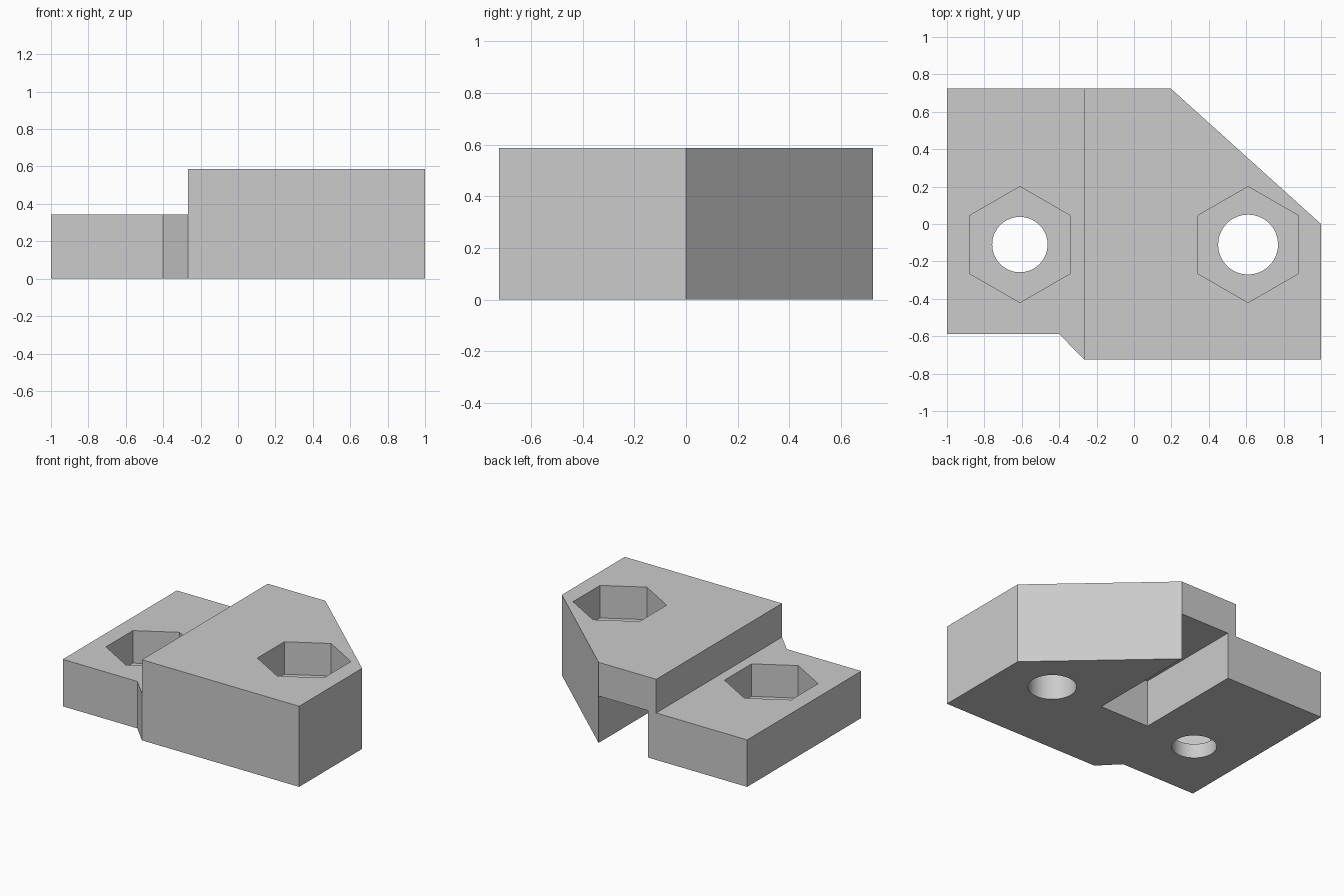
import bpy, bmesh, math

cube = bpy.data.objects.get("Cube")
if cube:
    bpy.data.objects.remove(cube, do_unlink=True)

grey = bpy.data.materials.new("light_grey")
grey.use_nodes = True
grey.diffuse_color = (0.6, 0.6, 0.6, 1)
grey.node_tree.nodes["Principled BSDF"].inputs["Base Color"].default_value = (0.6, 0.6, 0.6, 1)


def prism(name, outline, z0, z1):
    """Extrude a flat outline from z0 up to z1."""
    bm = bmesh.new()
    face = bm.faces.new([bm.verts.new((x, y, z0)) for x, y in outline])
    top = bmesh.ops.extrude_face_region(bm, geom=[face])["geom"]
    verts = [v for v in top if isinstance(v, bmesh.types.BMVert)]
    bmesh.ops.translate(bm, verts=verts, vec=(0, 0, z1 - z0))
    bmesh.ops.recalc_face_normals(bm, faces=bm.faces)
    mesh = bpy.data.meshes.new(name)
    bm.to_mesh(mesh)
    bm.free()
    mesh.materials.append(grey)
    obj = bpy.data.objects.new(name, mesh)
    bpy.context.collection.objects.link(obj)
    return obj


def rectangle(x0, x1, y0, y1):
    return [(x0, y0), (x1, y0), (x1, y1), (x0, y1)]


def polygon(cx, cy, radius, sides):
    """Regular polygon with a corner pointing to the back."""
    angles = [math.pi / 2 + math.tau * i / sides for i in range(sides)]
    return [(cx + radius * math.cos(a), cy + radius * math.sin(a)) for a in angles]


def cut(body, cutter):
    cutter.hide_render = True
    mod = body.modifiers.new(cutter.name, "BOOLEAN")
    mod.operation = "DIFFERENCE"
    mod.solver = "EXACT"
    mod.object = cutter
    bpy.context.view_layer.objects.active = body
    bpy.ops.object.modifier_apply(modifier=mod.name)
    bpy.data.objects.remove(cutter, do_unlink=True)


HIGH, LOW, STEP, EDGE = 0.587, 0.342, -0.267, 0.724

# Block with a chamfered back corner and a notched front corner
block = prism("clamp_block", [
    (-1, -0.588), (-0.4, -0.588), (STEP, -EDGE), (1, -EDGE),
    (1, 0), (0.197, EDGE), (-1, EDGE)], 0, HIGH)

# Lowered step on one side
cut(block, prism("step_cutter", rectangle(-1.2, STEP, -1, 1), LOW, 1))

# Slot under the block, open to the back
cut(block, prism("slot_cutter", rectangle(-0.2, 0.197, -0.1, 1), -0.2, LOW))

# Hexagonal nut pockets with round bolt holes
for x, top, bore in ((-0.61, LOW, 0.148), (0.61, HIGH, 0.16)):
    cut(block, prism("nut_cutter", polygon(x, -0.11, 0.31, 6), top - 0.237, 1))
    cut(block, prism("bolt_cutter", polygon(x, -0.11, bore, 64), -0.2, 1))

# Smooth bores, sharp edges elsewhere
bpy.ops.object.select_all(action="DESELECT")
block.select_set(True)
bpy.context.view_layer.objects.active = block
bpy.ops.object.shade_smooth_by_angle(angle=math.radians(30))
